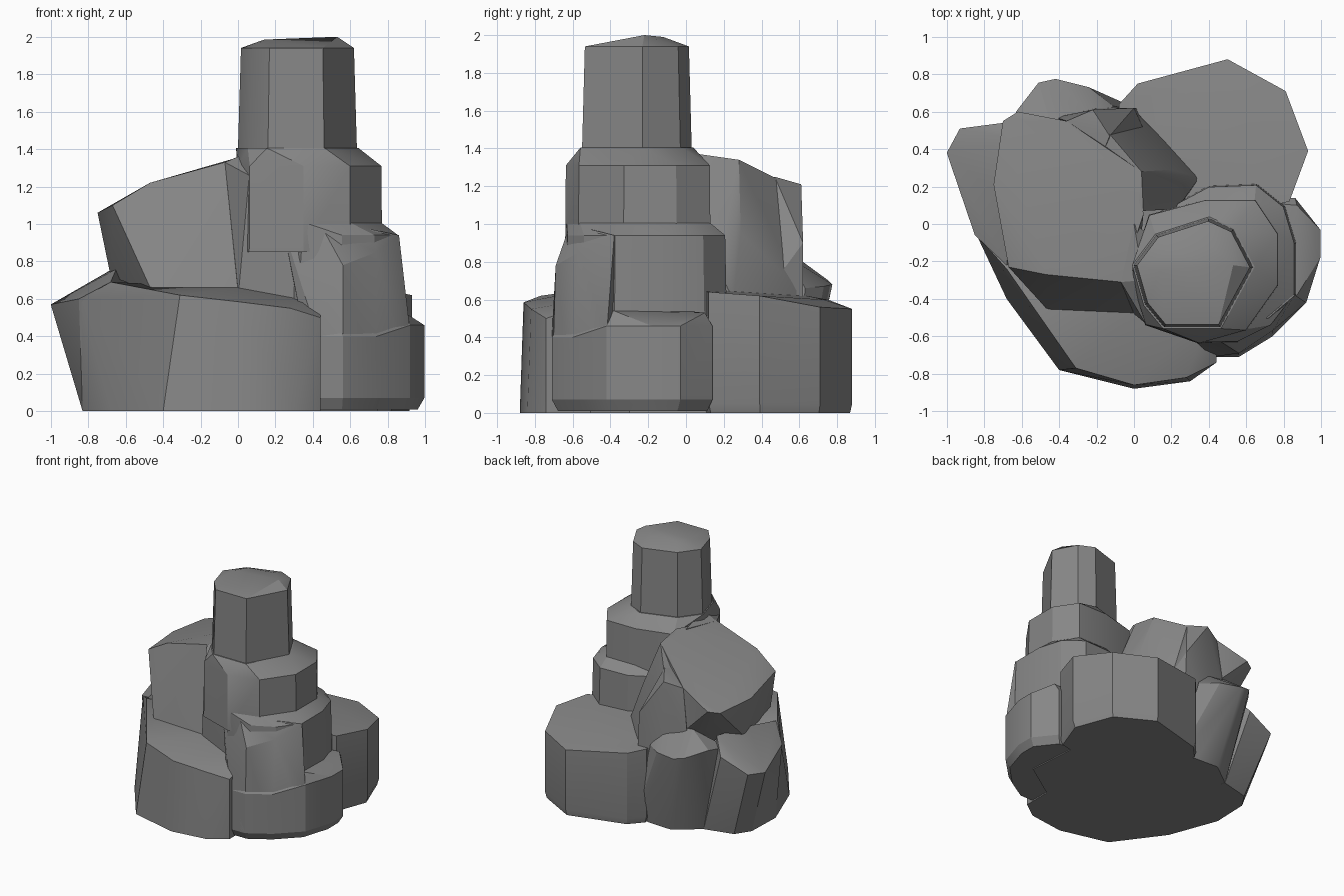
import bpy, bmesh, math

stone = bpy.data.materials.new("grey stone")
stone.diffuse_color = (0.24, 0.24, 0.24, 1)


def chunk(name, points):
    """Faceted boulder: convex hull of a few corner points."""
    bm = bmesh.new()
    for p in points:
        bm.verts.new(p)
    bmesh.ops.convex_hull(bm, input=bm.verts)
    junk = [v for v in bm.verts if not v.link_faces]
    bmesh.ops.delete(bm, geom=junk, context='VERTS')
    bmesh.ops.dissolve_limit(bm, angle_limit=math.radians(4), verts=bm.verts, edges=bm.edges)
    bmesh.ops.recalc_face_normals(bm, faces=bm.faces)
    me = bpy.data.meshes.new(name)
    bm.to_mesh(me)
    bm.free()
    me.materials.append(stone)
    ob = bpy.data.objects.new(name, me)
    bpy.context.collection.objects.link(ob)
    bpy.context.view_layer.objects.active = ob
    ob.select_set(True)
    bpy.ops.object.shade_smooth_by_angle(angle=math.radians(25))
    ob.select_set(False)


def ring(z, outline, s=1.0, c=(0, 0)):
    """Outline at height z, scaled by s about c."""
    return [(c[0] + (x - c[0]) * s, c[1] + (y - c[1]) * s, z) for x, y in outline]


# top pillar with shallow cap
pillar = [(0.0, -0.22), (0.12, -0.06), (0.4, 0.03), (0.53, -0.03),
          (0.635, -0.23), (0.46, -0.55), (0.16, -0.55), (0.06, -0.43)]
pc = (0.32, -0.26)
chunk("pillar", ring(1.3, pillar, 1.01, pc) + ring(1.94, pillar, 0.95, pc)
      + [(0.14, -0.25, 1.985), (0.2, -0.15, 1.985), (0.53, -0.22, 2.0), (0.42, -0.12, 1.99)])

# collar under the pillar
collar = [(0.0, -0.35), (0.06, -0.54), (0.35, -0.64), (0.6, -0.57), (0.77, -0.33),
          (0.77, -0.05), (0.65, 0.13), (0.38, 0.13), (0.08, 0.05)]
cc = (0.32, -0.24)
chunk("collar", ring(0.85, collar, 1.0, cc) + ring(1.31, collar, 0.99, cc)
      + ring(1.405, pillar, 1.03, pc))

# shoulder step
shoulder = [(0.3, -0.58), (0.56, -0.64), (0.74, -0.55), (0.87, -0.38), (0.87, -0.1),
            (0.81, 0.1), (0.66, 0.22), (0.4, 0.21), (0.1, 0.05)]
sc = (0.4, -0.2)
chunk("shoulder", ring(0.3, shoulder) + ring(0.62, shoulder)
      + ring(0.94, shoulder, 0.97, sc) + ring(1.01, collar, 0.98, cc)[2:-1])

# right base boulder, undercut at the foot
right = [(0.42, -0.71), (0.56, -0.71), (0.74, -0.6), (0.92, -0.42), (0.995, -0.18),
         (0.995, -0.03), (0.86, 0.14), (0.4, 0.14)]
chunk("right_base", ring(0.01, right, 0.93, (0.5, -0.25)) + ring(0.07, right)
      + ring(0.4, right[:3]) + ring(0.46, right[3:])
      + [(0.87, -0.38, 0.54), (0.87, 0.1, 0.53), (0.5, -0.6, 0.6)])
chunk("right_front_buttress",
      ring(0.08, right[:4]) + ring(0.42, right[:4])
      + [(0.4, -0.2, 0.08), (0.4, -0.2, 0.95), (0.34, -0.6, 0.6), (0.34, -0.6, 0.88),
         (0.24, -0.55, 0.985), (0.56, -0.69, 0.78), (0.74, -0.57, 0.85),
         (0.86, -0.38, 0.94), (0.72, -0.5, 0.97), (0.45, -0.62, 0.98)])

# front base boulder
chunk("front_base",
      ring(0.0, [(-0.83, 0.0), (-0.68, -0.4), (-0.4, -0.78), (0, -0.88), (0.3, -0.84),
                 (0.44, -0.74), (0.44, 0.1)])
      + [(-0.84, -0.06, 0.6), (-0.68, -0.24, 0.69), (-0.57, -0.33, 0.67),
         (-0.31, -0.77, 0.62), (0, -0.86, 0.585), (0.28, -0.82, 0.55), (0.44, -0.74, 0.5),
         (-0.46, -0.48, 0.65), (0.0, -0.48, 0.66), (0.44, -0.4, 0.62), (0.44, 0.1, 0.6)])

# sloping slab on the left
chunk("left_slab",
      [(-0.7, 0.55, 1.05), (-0.75, 0.21, 1.06), (-0.67, -0.23, 1.1), (-0.47, -0.27, 1.22),
       (-0.07, -0.31, 1.33), (0.05, 0.05, 1.37), (0.04, 0.28, 1.34), (-0.36, 0.55, 1.17),
       (-0.62, 0.6, 1.06), (-0.56, -0.33, 0.82), (-0.46, -0.46, 0.64), (0.0, -0.48, 0.64),
       (0.02, 0.4, 0.6), (-0.15, 0.5, 0.6), (-0.5, 0.5, 0.8), (-0.68, 0.2, 0.72)])
chunk("slab_front_shoulder",
      [(-0.07, -0.31, 1.33), (0.05, -0.3, 1.38), (0.0, -0.48, 0.6), (0.33, -0.58, 0.6),
       (0.24, -0.56, 0.97), (0.06, -0.53, 1.26), (0.3, -0.2, 1.2), (0.3, -0.2, 0.6),
       (0.0, 0.0, 1.36), (0.0, 0.0, 0.6)])

# flank ridge and steep wedge behind the collar
chunk("bridge_wedge",
      [(0.05, 0.07, 1.37), (0.04, 0.28, 1.34), (0.23, 0.08, 0.95), (0.23, 0.2, 0.95),
       (0.2, 0.29, 0.95), (0.35, 0.25, 0.6), (0.24, 0.08, 0.5), (-0.3, 0.2, 1.15),
       (-0.13, 0.48, 1.24), (0.0, 0.61, 0.65), (0.0, 0.61, 0.4), (-0.2, 0.6, 0.4)])
chunk("back_flank",
      [(-0.13, 0.47, 1.25), (-0.22, 0.61, 1.21), (-0.36, 0.55, 1.17), (0.0, 0.62, 0.9),
       (0.02, 0.62, 0.4), (-0.2, 0.62, 0.4), (-0.42, 0.57, 0.7), (-0.2, 0.3, 1.2),
       (-0.2, 0.3, 0.4), (0.1, 0.4, 0.6)])

# back right base boulder
back = [(-0.08, 0.64), (0.02, 0.75), (0.25, 0.73), (0.5, 0.88), (0.81, 0.71), (0.93, 0.39),
        (0.83, 0.12), (0.3, 0.0), (-0.1, 0.2)]
heights = [0.62, 0.6, 0.6, 0.55, 0.56, 0.62, 0.64, 0.66, 0.66]
chunk("back_right_base", ring(0.0, back, 0.97, (0.4, 0.5))
      + ring(0.05, back) + [(x, y, z) for (x, y), z in zip(back, heights)])

# leaning boulders at the back left
chunk("far_left_boulder",
      [(-0.82, 0.3, 0), (-0.74, 0.42, 0), (-0.5, 0.48, 0), (-0.83, 0.0, 0), (-0.3, 0, 0),
       (-1.0, 0.38, 0.57), (-0.93, 0.51, 0.58), (-0.7, 0.54, 0.68), (-0.88, 0.12, 0.6),
       (-0.85, -0.06, 0.6), (-0.68, -0.22, 0.69), (-0.6, 0.45, 0.8), (-0.65, 0.1, 0.76)])
chunk("back_left_boulder",
      [(-0.5, 0.48, 0), (-0.3, 0.63, 0), (-0.1, 0.62, 0), (0.05, 0.6, 0), (-0.3, 0.1, 0),
       (-0.63, 0.6, 0.74), (-0.51, 0.755, 0.7), (-0.42, 0.775, 0.68), (-0.24, 0.73, 0.67),
       (-0.11, 0.63, 0.66), (-0.45, 0.55, 0.85), (-0.2, 0.55, 0.82), (-0.66, 0.4, 0.7)])

# solid core closing the underside
chunk("core", ring(0.0, [(-0.7, 0.3), (-0.6, -0.3), (0.3, -0.6), (0.75, -0.3), (0.7, 0.4),
                         (0, 0.55), (-0.5, 0.45)])
      + ring(0.62, [(-0.5, 0.3), (-0.4, -0.3), (0.3, -0.5), (0.6, -0.2), (0.5, 0.3), (0, 0.5)]))
